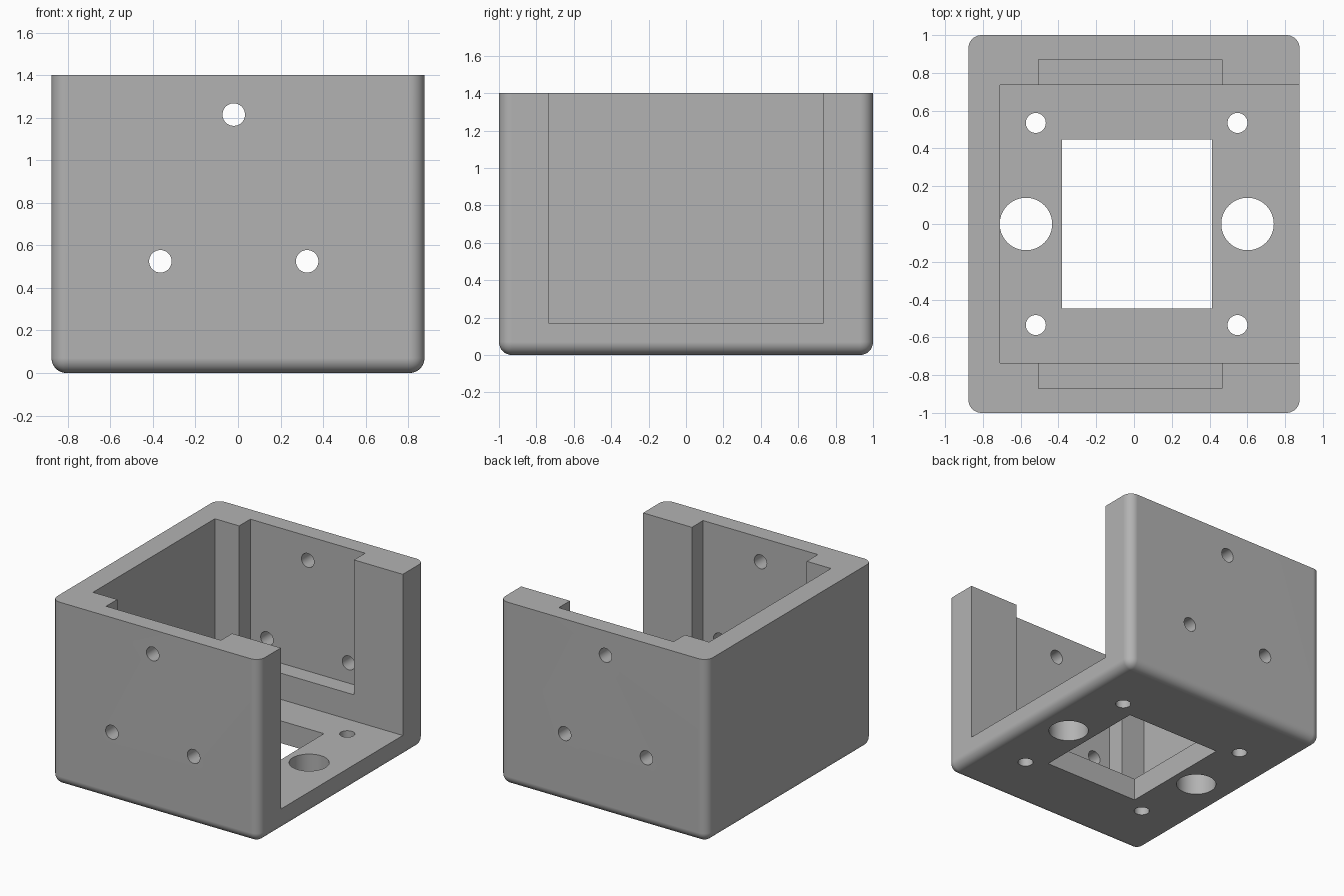
import bpy, bmesh, math
from mathutils import Matrix, Vector

cube = bpy.data.objects.get("Cube")
if cube:
    bpy.data.objects.remove(cube, do_unlink=True)

WIDTH, DEPTH, HEIGHT = 0.877, 1.0, 1.4   # half width, half depth, full height
FLOOR = 0.17
OVER = 0.3                               # how far cutters reach past the body

grey = bpy.data.materials.new("plain grey")
grey.use_nodes = True
colour = (0.45, 0.45, 0.45, 1)
grey.diffuse_color = colour
grey.node_tree.nodes["Principled BSDF"].inputs["Base Color"].default_value = colour


def add_object(name, bm):
    mesh = bpy.data.meshes.new(name)
    bmesh.ops.recalc_face_normals(bm, faces=bm.faces)
    bm.to_mesh(mesh)
    bm.free()
    mesh.materials.append(grey)
    obj = bpy.data.objects.new(name, mesh)
    bpy.context.collection.objects.link(obj)
    return obj


def box(low, high):
    bm = bmesh.new()
    low, high = Vector(low), Vector(high)
    bmesh.ops.create_cube(bm, size=1, matrix=Matrix.Translation((low + high) / 2)
                          @ Matrix.Diagonal((*(high - low), 1)))
    return bm


def cylinder(centre, radius, length, turn=0):
    bm = bmesh.new()
    bmesh.ops.create_cone(bm, cap_ends=True, segments=40, radius1=radius,
                          radius2=radius, depth=length,
                          matrix=Matrix.Translation(centre) @ Matrix.Rotation(turn, 4, 'X'))
    return bm


# Outer block: upright corners and bottom rim rounded, top rim sharp
bm = box((-WIDTH, -DEPTH, 0), (WIDTH, DEPTH, HEIGHT))
rounded = [e for e in bm.edges if min(v.co.z for v in e.verts) < 0.01]
bmesh.ops.bevel(bm, geom=rounded, offset=0.07, offset_type='OFFSET', segments=8,
                profile=0.5, affect='EDGES', clamp_overlap=True)
housing = add_object("housing", bm)

cutters = []
# Main cavity, open at the top and on the left side
cutters.append(box((-0.71, -0.735, FLOOR), (WIDTH + OVER, 0.735, HEIGHT + OVER)))
# Shallow recess in the front and back walls
cutters.append(box((-0.505, -0.87, 0.37), (0.465, 0.87, HEIGHT + OVER)))
# Rectangular window in the floor
cutters.append(box((-0.38, -0.447, -OVER), (0.413, 0.447, FLOOR + OVER)))
# Screw holes and large holes in the floor
for x in (-0.52, 0.548):
    for y in (-0.535, 0.535):
        cutters.append(cylinder((x, y, 0), 0.053, 1))
for x in (-0.572, 0.601):
    cutters.append(cylinder((x, 0, 0), 0.139, 1))
# Screw holes through the front and back walls
for x, z in ((-0.02, 1.215), (-0.365, 0.525), (0.325, 0.525)):
    cutters.append(cylinder((x, 0, z), 0.053, 3, math.pi / 2))

bpy.ops.object.select_all(action='DESELECT')
bpy.context.view_layer.objects.active = housing
housing.select_set(True)
for shape in cutters:
    cutter = add_object("cutter", shape)
    cutter.hide_render = True
    cut = housing.modifiers.new("cut", 'BOOLEAN')
    cut.operation = 'DIFFERENCE'
    cut.solver = 'EXACT'
    cut.object = cutter
    bpy.ops.object.modifier_apply(modifier=cut.name)
    bpy.data.objects.remove(cutter, do_unlink=True)

# Smooth rounding with clean flat walls
bpy.ops.object.shade_smooth_by_angle(angle=math.radians(30))
weighted = housing.modifiers.new("flat walls", 'WEIGHTED_NORMAL')
weighted.keep_sharp = True
